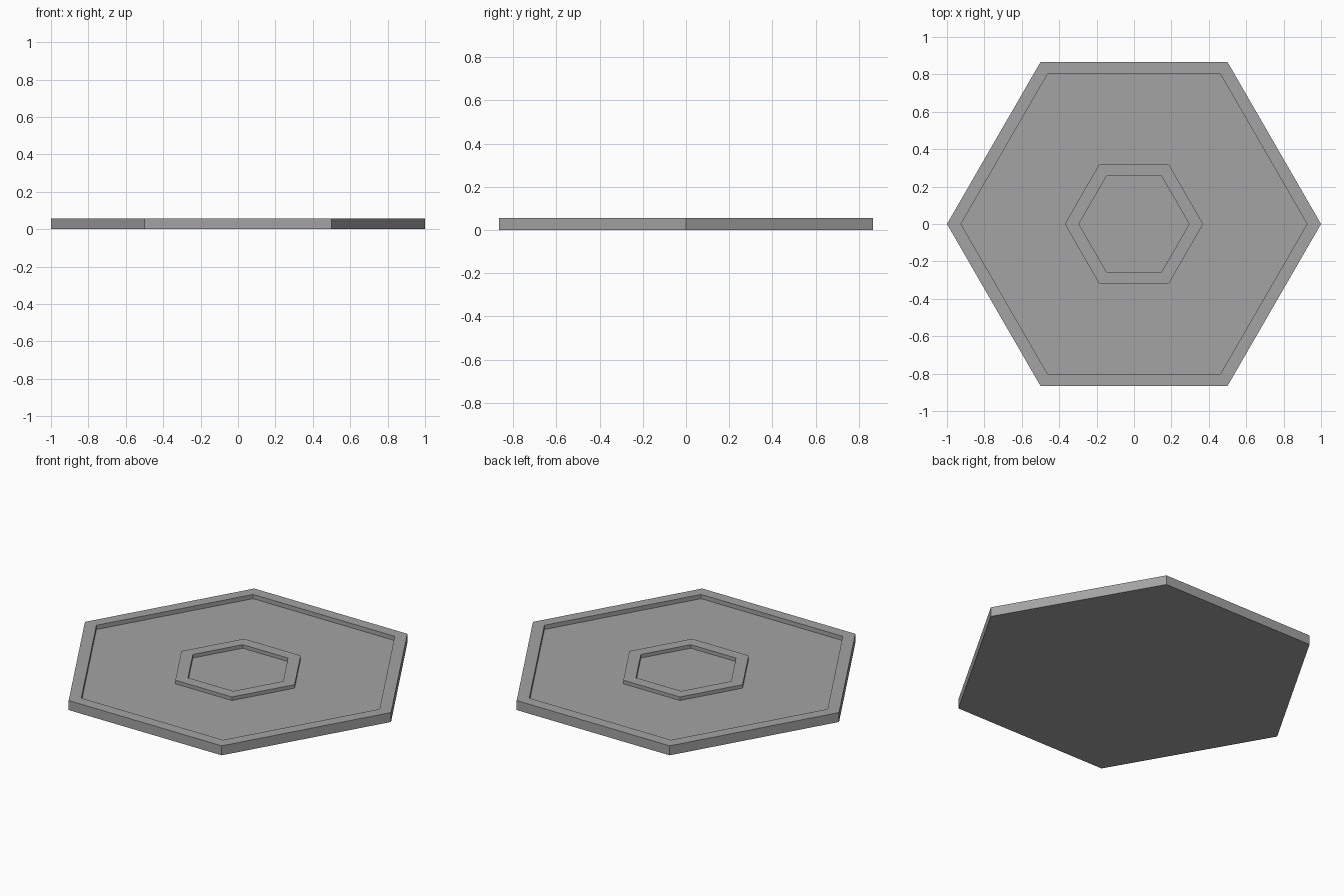
import bpy, bmesh, math

if "Cube" in bpy.data.objects:
    bpy.data.objects.remove(bpy.data.objects["Cube"])

grey = bpy.data.materials.new("mid_grey")
grey.diffuse_color = (0.37, 0.37, 0.37, 1)
grey.use_nodes = True
grey.node_tree.nodes["Principled BSDF"].inputs["Base Color"].default_value = grey.diffuse_color

# (radius, height) steps from the outer base edge to the centre floor
PROFILE = [(1.0, 0.0), (1.0, 0.056), (0.925, 0.056), (0.925, 0.031),
           (0.37, 0.031), (0.37, 0.052), (0.295, 0.052), (0.295, 0.031)]


def hex_ring(bm, radius, z):
    return [bm.verts.new((radius * math.cos(i * math.pi / 3),
                          radius * math.sin(i * math.pi / 3), z)) for i in range(6)]


# Hexagonal tile with raised rim and raised centre ring
bm = bmesh.new()
rings = [hex_ring(bm, r, z) for r, z in PROFILE]
for a, b in zip(rings, rings[1:]):
    for i in range(6):
        j = (i + 1) % 6
        bm.faces.new((a[i], a[j], b[j], b[i]))
bm.faces.new(rings[0][::-1])   # underside
bm.faces.new(rings[-1])        # centre floor
bmesh.ops.recalc_face_normals(bm, faces=bm.faces)

mesh = bpy.data.meshes.new("hexagonal_tile")
bm.to_mesh(mesh)
bm.free()
mesh.materials.append(grey)
tile = bpy.data.objects.new("hexagonal_tile", mesh)
bpy.context.collection.objects.link(tile)
